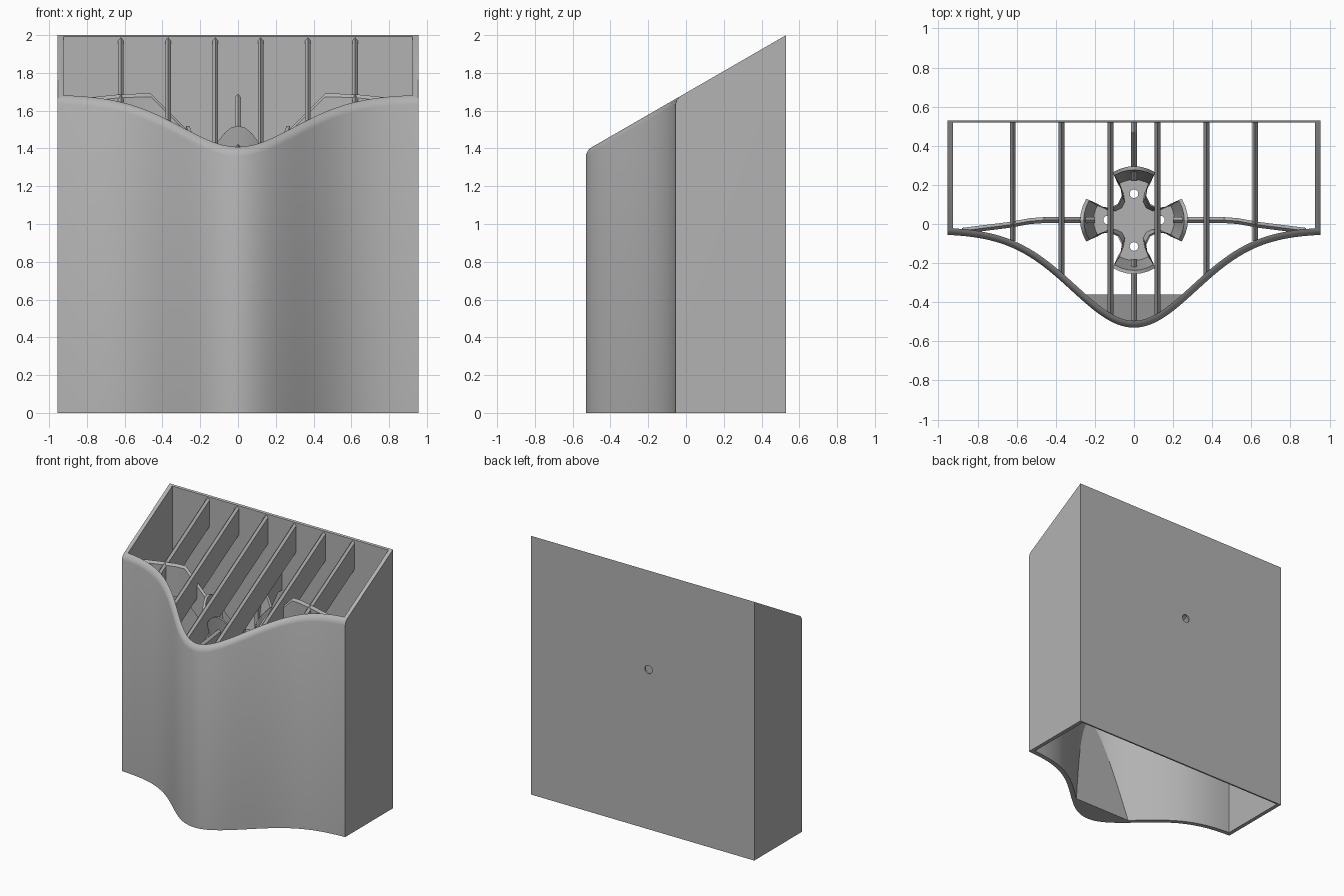
import bpy, bmesh, math
from mathutils import Vector

cube = bpy.data.objects.get("Cube")
if cube:
    bpy.data.objects.remove(cube, do_unlink=True)

grey = bpy.data.materials.new("plain_grey")
grey.use_nodes = True
GREY = (0.45, 0.45, 0.45, 1)
grey.diffuse_color = GREY
grey.node_tree.nodes["Principled BSDF"].inputs["Base Color"].default_value = GREY

HALF_W, BACK = 0.955, 0.53
WALL, SIDE, BACK_WALL = 0.035, 0.03, 0.012
SPREAD = 0.1017


def wave(x):
    """Outer front wall, seen from above."""
    return -0.05 - 0.48 * math.exp(-x * x / (2 * SPREAD))


def rim(y):
    """Height of the sloping top."""
    return 2 - 0.577 * (BACK - y)


def loft(name, rings, caps=True, loop=False, angle=30):
    """Join equal rings of points into a solid."""
    bm = bmesh.new()
    rows = [[bm.verts.new(p) for p in ring] for ring in rings]
    pairs = list(zip(rows, rows[1:]))
    if loop:
        pairs.append((rows[-1], rows[0]))
    n = len(rows[0])
    for a, b in pairs:
        for i in range(n):
            j = (i + 1) % n
            bm.faces.new((a[i], a[j], b[j], b[i]))
    if caps:
        bm.faces.new(rows[0])
        bm.faces.new(rows[-1])
    bmesh.ops.remove_doubles(bm, verts=bm.verts, dist=0.0005)
    bmesh.ops.recalc_face_normals(bm, faces=bm.faces)
    mesh = bpy.data.meshes.new(name)
    bm.to_mesh(mesh)
    bm.free()
    mesh.materials.append(grey)
    obj = bpy.data.objects.new(name, mesh)
    bpy.context.collection.objects.link(obj)
    bpy.ops.object.select_all(action='DESELECT')
    obj.select_set(True)
    bpy.context.view_layer.objects.active = obj
    bpy.ops.object.shade_smooth_by_angle(angle=math.radians(angle))
    return obj


def drill(obj, centre, radius, depth, along_y=False):
    """Cut a round hole."""
    rot = (math.pi / 2, 0, 0) if along_y else (0, 0, 0)
    bpy.ops.mesh.primitive_cylinder_add(vertices=24, radius=radius, depth=depth,
                                        location=centre, rotation=rot)
    cutter = bpy.context.object
    cutter.hide_render = True
    cutter.data.materials.append(grey)
    mod = obj.modifiers.new("hole", 'BOOLEAN')
    mod.operation, mod.object, mod.solver = 'DIFFERENCE', cutter, 'EXACT'
    bpy.context.view_layer.objects.active = obj
    bpy.ops.object.modifier_apply(modifier=mod.name)
    bpy.data.objects.remove(cutter, do_unlink=True)


# Shell: wavy front, straight sides, thin back, sloping rounded rim
STEPS = 96
front = [-HALF_W + 2 * HALF_W * i / STEPS for i in range(STEPS + 1)]


def outline(inset):
    pts = []
    for x in front:
        slope = (wave(x) - wave(x - 0.001)) / 0.001
        n = Vector((-slope, 1)).normalized()
        pts.append(Vector((x, wave(x))) + n * inset)
    return pts + [Vector((HALF_W, BACK)), Vector((-HALF_W, BACK))]


def ring(inset, drop):
    pts = outline(inset)
    last = len(front)
    return [(max(-HALF_W, min(HALF_W, p.x)), p.y, rim(p.y) - (drop if i < last else 0))
            for i, p in enumerate(pts)]


outer = [(p.x, p.y) for p in outline(0)]
inner = [(max(SIDE - HALF_W, min(HALF_W - SIDE, p.x)), min(p.y, BACK - BACK_WALL))
         for p in outline(WALL)]
shell = loft("shell", [
    [(x, y, 0) for x, y in inner],
    [(x, y, 0) for x, y in outer],
    ring(0, 0.028), ring(0.006, 0.011), ring(0.02, 0),
    [(x, y, rim(y)) for x, y in inner]], caps=False, loop=True)
drill(shell, (-0.05, BACK, 1.235), 0.032, 0.1, along_y=True)


# Ridged bars, also used for the holder arms
def section(x, y, top, depth, across):
    w = Vector(across) * 0.015
    c = Vector((x, y, 0))
    z = Vector((0, 0, 1))
    return [c - w + z * (top - 0.018), c + z * top, c + w + z * (top - 0.018),
            c + w + z * (top - depth), c - w + z * (top - depth)]


for side, label in ((-1, "right"), (1, "left")):
    for k, x in enumerate((0.12, 0.37, 0.62)):
        ends = (wave(x) + 0.035, BACK - 0.006)
        loft(f"rib_{label}_{k + 1}",
             [section(side * x, y, rim(y) - 0.006, 0.22, (1, 0, 0)) for y in ends])
    path = ((0.2, 0.02, 1.43), (0.27, 0.02, 1.5), (0.46, 0.02, 1.69),
            (0.53, 0.015, 1.69), (0.64, -0.005, 1.685), (0.88, -0.035, 1.66))
    loft(f"arm_{label}", [section(side * x, y, z, 0.25, (0, 1, 0)) for x, y, z in path])

loft("arm_back", [section(0, y, z, 0.25, (1, 0, 0))
                  for y, z in ((0.22, 1.43), (0.29, 1.5), (0.47, 1.69), (0.525, 1.69))])
loft("arm_front", [section(0, y, z, 0.2, (1, 0, 0)) for y, z in ((-0.18, 1.43), (-0.5, 1.39))])

# Wedge inside the foot of the front wall
layers = []
for k in range(13):
    z = 0.8 * k / 12
    chord = -0.36 - 0.172 * z
    half = math.sqrt(-2 * SPREAD * math.log((-0.05 - chord + 0.025) / 0.48)) \
        if chord > -0.5 else 0.02
    xs = [half * (i / 8 - 1) for i in range(17)]
    layers.append([(x, min(wave(x) + 0.02, chord - 0.001), z) for x in xs]
                  + [(half, chord, z), (-half, chord, z)])
loft("foot_wedge", layers)

# Cross-shaped cup with four flared lobes
lobe = [(0.08, -0.08, 0.0), (0.12, -0.06, 0.2), (0.18, -0.07, 0.4), (0.235, -0.105, 0.6)]
lobe += [(0.265 - 0.03 * (t / 3) ** 2, 0.105 * t / 3, 1 - 0.4 * (t / 3) ** 2) for t in (-2, -1, 0, 1, 2)]
lobe += [(r, -s, h) for r, s, h in lobe[3:0:-1]]


def cross(scale, z=None):
    pts = []
    for q in range(4):
        c, s = round(math.cos(q * math.pi / 2)), round(math.sin(q * math.pi / 2))
        for r, t, h in lobe:
            top = 1.3 + 0.22 * h
            pts.append(((r * c - t * s) * scale, 0.02 + (r * s + t * c) * scale,
                        top if z is None else z))
    return pts


cup = loft("cross_cup", [cross(0.82, 1.2), cross(1.04), cross(0.97), cross(0.78, 1.23)])
for x, y in ((0, 0.155), (0, -0.115), (0.135, 0.02), (-0.135, 0.02)):
    drill(cup, (x, y, 1.2), 0.022, 0.2)
